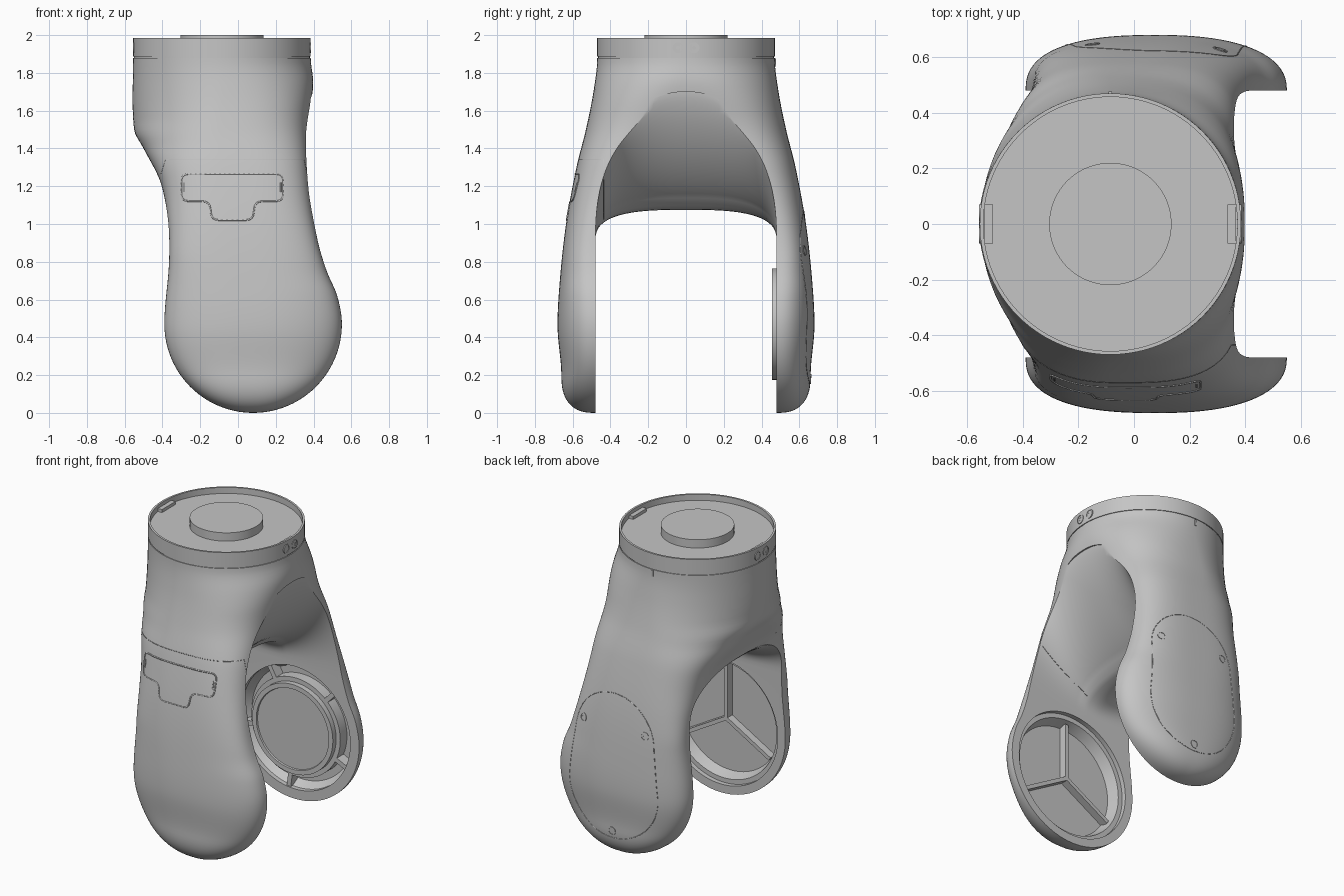
import bpy, bmesh, math
from math import sin, cos, pi, sqrt
from mathutils import Vector, Matrix
from mathutils.bvhtree import BVHTree

if "Cube" in bpy.data.objects:
    bpy.data.objects.remove(bpy.data.objects["Cube"], do_unlink=True)

GREY = bpy.data.materials.new("shell grey")
GREY.use_nodes = True
GREY.diffuse_color = (.56, .56, .56, 1)
GREY.node_tree.nodes["Principled BSDF"].inputs["Base Color"].default_value = (.56, .56, .56, 1)

HUB_X, HUB_Z, HUB_R = 0.08, 0.47, 0.47      # centre and radius of the leg ends
NECK_X, NECK_R = -0.085, 0.47               # collar axis and radius
INNER = 0.48                                # inner faces of the legs


def finish(bm, name, smooth=True):
    bmesh.ops.remove_doubles(bm, verts=bm.verts, dist=1e-5)
    bmesh.ops.recalc_face_normals(bm, faces=bm.faces)
    me = bpy.data.meshes.new(name)
    bm.to_mesh(me)
    bm.free()
    ob = bpy.data.objects.new(name, me)
    bpy.context.collection.objects.link(ob)
    me.materials.append(GREY)
    if smooth:
        shade(ob)
    return ob


def select(ob):
    bpy.ops.object.select_all(action='DESELECT')
    ob.select_set(True)
    bpy.context.view_layer.objects.active = ob


def shade(ob):
    select(ob)
    bpy.ops.object.shade_smooth_by_angle(angle=math.radians(32))


def loft(rings, name, smooth=True):
    bm = bmesh.new()
    vs = [[bm.verts.new(p) for p in r] for r in rings]
    n = len(rings[0])
    for a, b in zip(vs, vs[1:]):
        for i in range(n):
            j = (i + 1) % n
            bm.faces.new((a[i], a[j], b[j], b[i]))
    bm.faces.new(vs[0][::-1])
    bm.faces.new(vs[-1])
    return finish(bm, name, smooth)


def lathe(profile, name, centre, axis='Z', seg=96):
    """Spin (radius, height) points, closing both ends, about an axis."""
    rings = [[Vector((r * cos(2 * pi * i / seg), r * sin(2 * pi * i / seg), h))
              for i in range(seg)] for r, h in profile]
    ob = loft(rings, name)
    rot = {'Z': Matrix(), '+Y': Matrix.Rotation(-pi / 2, 4, 'X'), '-Y': Matrix.Rotation(pi / 2, 4, 'X'),
           '+X': Matrix.Rotation(pi / 2, 4, 'Y'), '-X': Matrix.Rotation(-pi / 2, 4, 'Y')}[axis]
    ob.data.transform(Matrix.Translation(centre) @ rot)
    return ob


def box(name, centre, size, angle=0.0):
    bm = bmesh.new()
    bmesh.ops.create_cube(bm, size=1, matrix=Matrix.Translation(centre) @ Matrix.Rotation(angle, 4, 'Y')
                          @ Matrix.Diagonal((*size, 1)))
    return finish(bm, name, False)


def cut(ob, tool):
    m = ob.modifiers.new("cut", 'BOOLEAN')
    m.operation, m.solver, m.object = 'DIFFERENCE', 'EXACT', tool
    select(ob)
    bpy.ops.object.modifier_apply(modifier=m.name)
    bpy.data.objects.remove(tool, do_unlink=True)


def curve_at(pts, z):
    """Smooth interpolation through (z, value) points."""
    z = min(max(z, pts[0][0]), pts[-1][0])
    k = next(i for i in range(len(pts) - 1) if z <= pts[i + 1][0])

    def slope(i):
        if i in (0, len(pts) - 1):
            return 0
        return (pts[i + 1][1] - pts[i - 1][1]) / (pts[i + 1][0] - pts[i - 1][0])
    (z0, a), (z1, b) = pts[k], pts[k + 1]
    d = z1 - z0
    t = (z - z0) / d
    return ((2*t**3 - 3*t*t + 1) * a + (t**3 - 2*t*t + t) * d * slope(k)
            + (3*t*t - 2*t**3) * b + (t**3 - t*t) * d * slope(k + 1))


# Outer body: stacked sections, round at the neck and D-ended at the legs.
# Each side (-x, +x) has its own edge, straight half-length and roundness.
EDGE = {-1: [(.47, -.39), (.8, -.365), (1, -.37), (1.22, -.41), (1.4, -.5), (1.5, -.55), (1.88, -.555)],
        1: [(.47, .55), (.62, .525), (.75, .47), (.9, .425), (1.1, .39), (1.3, .375), (1.5, .37), (1.74, .398), (1.88, .385)]}
FLAT = {-1: [(.8, .48), (1.2, .3), (1.5, .02), (1.88, .002)],
        1: [(.8, .48), (1.3, .3), (1.6, .1), (1.88, .002)]}
POWER = {-1: [(.4, 2.5), (.9, 2.9), (1.25, 2.8), (1.5, 2), (1.88, 2)],
         1: [(.4, 2.35), (.9, 2.8), (1.3, 3), (1.6, 2.6), (1.88, 2)]}
DEPTH = [(.2, .66), (.45, .68), (.7, .668), (1, .635), (1.3, .58), (1.5, .53), (1.7, .49), (1.88, .47)]
levels = [HUB_Z * (1 - cos(pi / 2 * (i + .15) / 24.15)) for i in range(25)]
levels += [HUB_Z + (1.88 - HUB_Z) * i / 56 for i in range(1, 57)]
rings = []
for z in levels:
    edge = {s: curve_at(EDGE[s], z) for s in (-1, 1)}
    if z < HUB_Z:
        w = sqrt(HUB_R ** 2 - (HUB_Z - z) ** 2)
        edge = {s: HUB_X + s * w for s in (-1, 1)}
    y1 = curve_at(DEPTH, z)
    if z < .2:
        y1 = .485 + .175 * (1 - (1 - z / .2) ** 2.5) ** .4
    mid, wide = (edge[1] + edge[-1]) / 2, (edge[1] - edge[-1]) / 2
    half = []
    for i in range(49):
        t = pi * i / 48
        s = 1 if i <= 24 else -1
        y0, p = max(.002, curve_at(FLAT[s], z)), 2 / curve_at(POWER[s], z)
        half.append((mid + s * wide * abs(cos(t)) ** p, y0 + (y1 - y0) * max(sin(t), 0) ** p))
    rings.append([(x, y, z) for x, y in half] + [(x, -y, z) for x, y in reversed(half)])
body = loft(rings, "fork_body", False)

# Arched tunnel between the legs, flaring upward at both mouths
steps = [i / 24 for i in range(25)]
spans = [(-.8, 1.0, 1.48)] + [(-.1 - .45 * sin(pi / 2 * s), s, 1.48) for s in reversed(steps)]
spans += [(-.1 + .485 * sin(pi / 2 * s), s, 1.7) for s in steps[1:]] + [(.8, 1.0, 1.7)]
rings = []
for x, s, top in spans:
    p = 1.45 if x > 0 else 1.7
    f = 1 - max(0, 1 - sin(pi / 2 * s) ** p) ** (1 / p)
    h, p = 1.075 + (top - 1.075) * f - .9, 2 / (2.9 - .7 * f)
    arch = [(x, math.copysign(INNER * abs(cos(pi * i / 48)) ** p, 24 - i), .9 + h * max(0, sin(pi * i / 48)) ** p)
            for i in range(49)]
    rings.append([(x, INNER, -.3)] + arch + [(x, -INNER, -.3)])
cut(body, loft(rings, "tunnel_cutter", False))

# Front leg: stepped round recess with three spokes
hub = Vector((HUB_X, 0, HUB_Z))
front = hub + Vector((0, -INNER, 0))
back = hub + Vector((0, INNER, 0))
cut(body, lathe([(.415, -.1), (.415, .03), (.385, .03), (.36, .1)], "recess_cutter", front, '-Y'))
for k in range(3):
    a = pi / 2 + k * 2 * pi / 3
    box("recess_spoke", front + Vector((.185 * cos(a), -.08, .185 * sin(a))), (.37, .06, .025), -a)

# Back leg: ring groove with webs around the bearing disc
cut(body, lathe([(.405, -.1), (.405, .03), (.37, .08)], "groove_cutter", back, '+Y'))
lathe([(.325, .085), (.325, .01), (.295, .01), (.295, -.025), (.265, -.025), (.262, -.015)],
      "bearing_disc", back, '+Y')
for k in range(5):
    a = pi / 2 + .5 + k * 2 * pi / 5
    box("groove_web", back + Vector((.36 * cos(a), .045, .36 * sin(a))), (.1, .07, .03), -a)
shade(body)

# Collar with a shadow gap, a sunken top, round boss and locating tabs
lathe([(.465, 1.87), (.465, 1.886), (NECK_R, 1.886), (NECK_R, 1.985), (.457, 1.985), (.457, 1.945)],
      "collar", (NECK_X, 0, 0))
lathe([(.22, 1.93), (.22, 2.0)], "top_boss", (NECK_X, 0, 0))
for side in (1, -1):
    box("collar_tab", (NECK_X + side * .437, 0, 1.95), (.03, .14, .03))
    for y in (-.042, .042):
        spot = (NECK_X + side * .466, y, 1.933)
        axis = '+X' if side > 0 else '-X'
        lathe([(.029, -.01), (.029, .006), (.023, .006), (.023, .003), (.01, .003), (.01, 0)],
              "collar_screw", spot, axis, 24)
box("index_slot", (NECK_X, .472, 1.855), (.012, .008, .04))

# Seams laid on the body surface
bm = bmesh.new()
bm.from_mesh(body.data)
tree = BVHTree.FromBMesh(bm)
bm.free()


def seam(name, pts, direction, closed=False, size=.002):
    """Lay a fine line on the body where rays through the points land."""
    if closed:
        pts = pts + pts[:1]
    d, path = Vector(direction), []
    for a, b in zip(pts, pts[1:]):
        a, b = Vector(a), Vector(b)
        n = max(1, int((b - a).length / .025))
        for i in range(n + 1):
            hit = tree.ray_cast(a.lerp(b, i / n) - d * 2, d)[0]
            if hit and (not path or (hit - path[-1]).length > 1e-4):
                path.append(hit)
    cu = bpy.data.curves.new(name, 'CURVE')
    cu.dimensions, cu.bevel_depth, cu.bevel_resolution = '3D', size, 0
    sp = cu.splines.new('POLY')
    sp.points.add(len(path) - 1)
    for q, v in zip(sp.points, path):
        q.co = (*v, 1)
    cu.materials.append(GREY)
    ob = bpy.data.objects.new(name, cu)
    bpy.context.collection.objects.link(ob)
    select(ob)
    bpy.ops.object.convert(target='MESH')


def rounded(corners, r):
    out = []
    for i, c in enumerate(corners):
        c = Vector(c)
        a = c + (Vector(corners[i - 1]) - c).normalized() * r
        b = c + (Vector(corners[(i + 1) % len(corners)]) - c).normalized() * r
        out += [a.lerp(c, t).lerp(c.lerp(b, t), t) for t in (0, .25, .5, .75, 1)]
    return [(p.x, 0, p.y) for p in out]


# Front panel seam and the T-shaped hatch
seam("panel_seam", [(-.415, 0, 1.24), (-.385, 0, 1.34), (.365, 0, 1.34)], (0, 1, 0))
seam("panel_side_seam", [(0, -.57, 1.34), (0, -.435, 1.34), (0, -.435, 1.0)], (-1, 0, 0))
tee = [(-.3, 1.265), (.24, 1.265), (.24, 1.12), (.09, 1.12), (.08, 1.02), (-.14, 1.02), (-.15, 1.12), (-.3, 1.12)]
seam("hatch_seam", rounded(tee, .04), (0, 1, 0), True, .005)
for x in (-.285, .225):
    seam("hatch_clip", [(x, 0, 1.17), (x, 0, 1.22)], (0, 1, 0), size=.004)

# Back cover outline, slightly wider at the bottom, with three screws
egg = [(HUB_X + .295 * cos(a), 0, .78 + .295 * sin(a)) for a in [pi * i / 24 for i in range(25)]]
egg += [(HUB_X + .325 * cos(a), 0, .46 + .325 * sin(a)) for a in [pi + pi * i / 24 for i in range(25)]]
seam("cover_seam", egg, (0, -1, 0), True)
for x, z in ((-.15, .86), (.31, .86), (HUB_X, .18)):
    hit, normal = tree.ray_cast(Vector((x, 2, z)), Vector((0, -1, 0)))[:2]
    screw = lathe([(.027, -.02), (.027, .003), (.021, .003), (.021, 0), (.01, 0), (.01, -.003)],
                  "cover_screw", (0, 0, 0), 'Z', 24)
    screw.data.transform(Matrix.Translation(hit) @ normal.to_track_quat('Z', 'Y').to_matrix().to_4x4())
